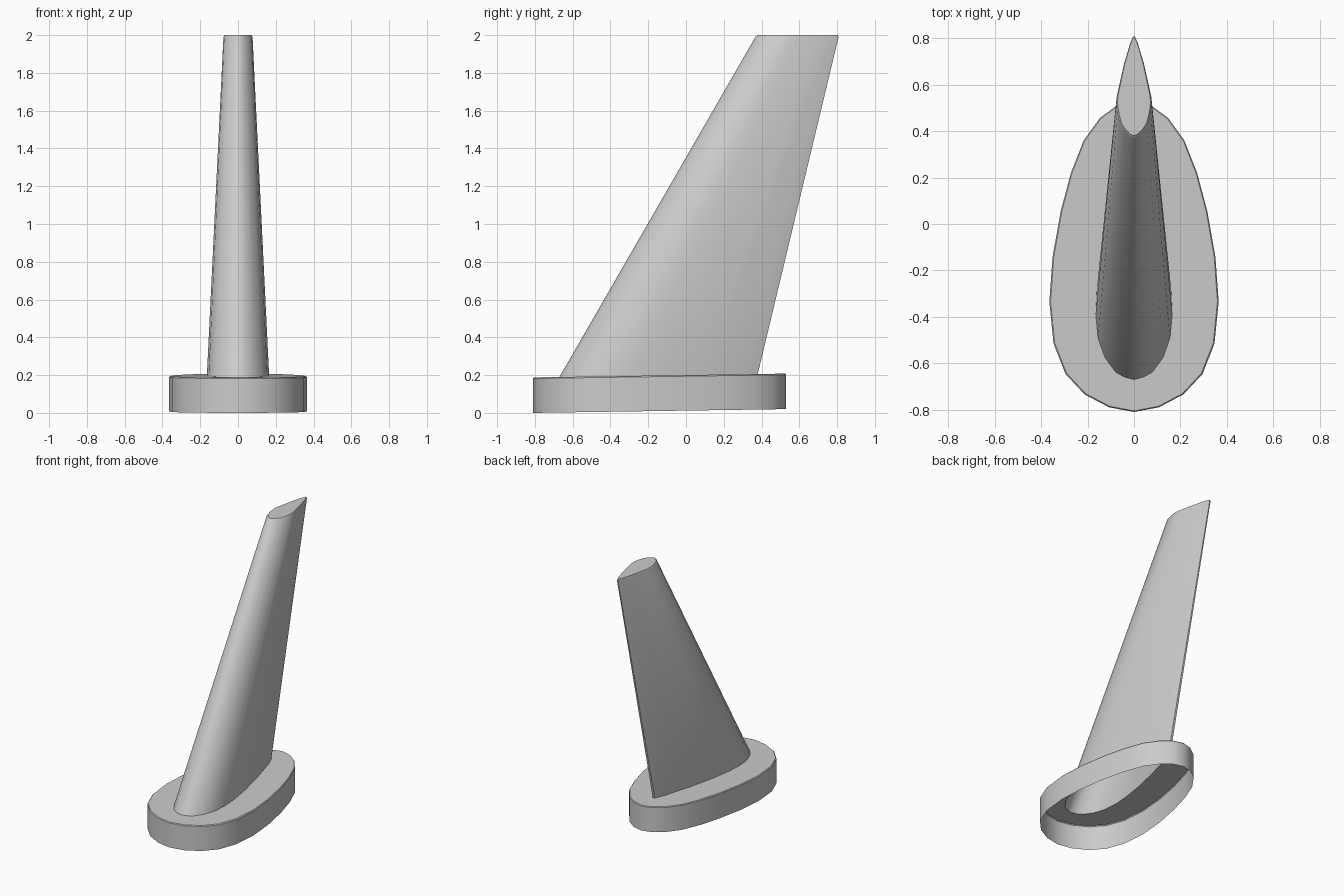
import bpy, bmesh

if "Cube" in bpy.data.objects:
    bpy.data.objects.remove(bpy.data.objects["Cube"], do_unlink=True)

grey = bpy.data.materials.new("light_grey")
grey.use_nodes = True
colour = (0.6, 0.6, 0.6, 1)
grey.diffuse_color = colour
grey.node_tree.nodes["Principled BSDF"].inputs["Base Color"].default_value = colour

TOP = 0.188      # height of the base plate at the front


def tilt(y):
    """Slight rise of the base towards the back."""
    return 0.015 * (y + 0.81)


def mirrored(half):
    """Close a half outline (x, y) running front to back across x = 0."""
    return half + [(-x, y) for x, y in reversed(half) if x > 0]


def ring(bm, outline, height):
    return [bm.verts.new((x, y, height(y))) for x, y in outline]


def skin(bm, lower, upper):
    for i in range(len(lower)):
        j = (i + 1) % len(lower)
        bm.faces.new((lower[i], lower[j], upper[j], upper[i]))


def finish(bm, name):
    mesh = bpy.data.meshes.new(name)
    bm.to_mesh(mesh)
    bm.free()
    mesh.materials.append(grey)
    obj = bpy.data.objects.new(name, mesh)
    bpy.context.collection.objects.link(obj)
    bpy.ops.object.select_all(action='DESELECT')
    obj.select_set(True)
    bpy.context.view_layer.objects.active = obj
    bpy.ops.object.shade_smooth_by_angle(angle=0.6)


# Teardrop section: chord fractions at root and tip, and shared half widths
width = [0, .25, .48, .76, .94, 1, .97, .83, .56, .22, .05]
root_u = [0, .01, .03, .09, .17, .27, .37, .53, .73, .93, 1]
tip_u = [0, .02, .06, .125, .25, .34, .41, .52, .73, .93, 1]


def section(fractions, front, back, half_width):
    return mirrored([(w * half_width, front + u * (back - front))
                     for u, w in zip(fractions, width)])


root = section(root_u, -0.67, 0.38, 0.165)
tip = section(tip_u, 0.368, 0.808, 0.077)
cap = section(tip_u, 0.380, 0.804, 0.071)

# Swept hollow fin, open at the root, with a softened closed tip
bm = bmesh.new()
rings = [ring(bm, root, lambda y: TOP + tilt(y)),
         ring(bm, tip, lambda y: 1.991),
         ring(bm, cap, lambda y: 2.0)]
for low, high in zip(rings, rings[1:]):
    skin(bm, low, high)
bm.faces.new(rings[-1])
finish(bm, "fin")

# Egg-shaped base skirt, open underneath
half = [(0, -.81), (.107, -.79), (.212, -.735), (.295, -.647), (.347, -.515),
        (.365, -.335), (.351, -.142), (.316, .055), (.272, .22),
        (.217, .36), (.147, .457), (.075, .51), (0, .53)]
egg = mirrored(half)
inner = [(x * 0.985, -0.14 + (y + 0.14) * 0.993) for x, y in egg]
bm = bmesh.new()
rings = [ring(bm, egg, tilt),
         ring(bm, egg, lambda y: TOP - 0.006 + tilt(y)),
         ring(bm, inner, lambda y: TOP + tilt(y))]
for low, high in zip(rings, rings[1:]):
    skin(bm, low, high)

# Top plate around the fin opening
hole = ring(bm, root, lambda y: TOP + tilt(y))
edges = []
for loop in (rings[-1], hole):
    for a, b in zip(loop, loop[1:] + loop[:1]):
        edges.append(bm.edges.get((a, b)) or bm.edges.new((a, b)))
plate = bmesh.ops.triangle_fill(bm, edges=edges, use_beauty=True,
                                normal=(0, 0, 1))["geom"]
for face in plate:
    if isinstance(face, bmesh.types.BMFace):
        face.normal_update()
        if face.normal.z < 0:
            face.normal_flip()
finish(bm, "base")
